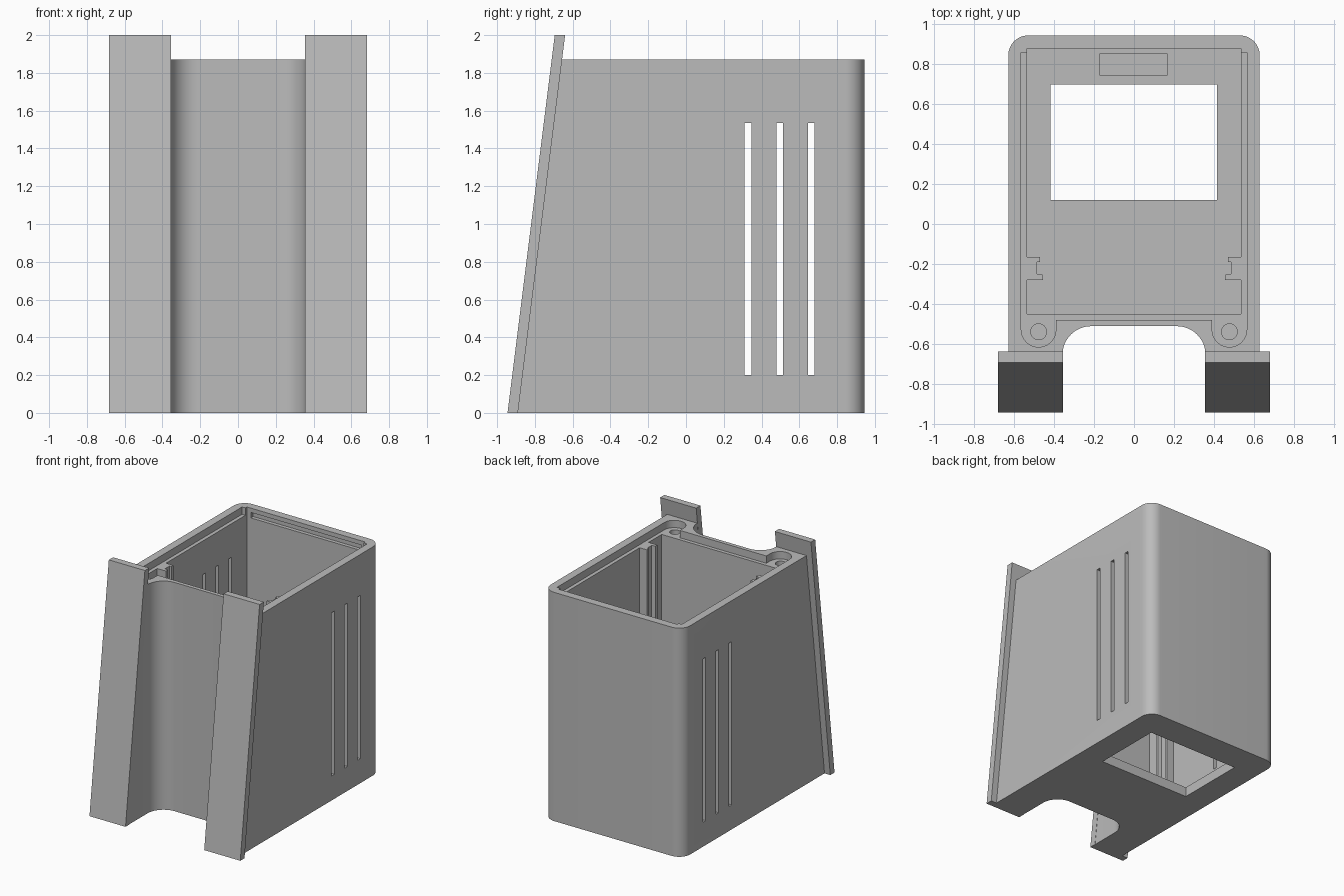
import bpy
import bmesh
from math import sin, cos, pi, radians

if "Cube" in bpy.data.objects:
    bpy.data.objects.remove(bpy.data.objects["Cube"], do_unlink=True)

# Plain grey plastic
grey = bpy.data.materials.new("grey_plastic")
grey.use_nodes = True
grey.diffuse_color = (0.5, 0.5, 0.5, 1)
grey.node_tree.nodes["Principled BSDF"].inputs["Base Color"].default_value = (0.5, 0.5, 0.5, 1)

SLOPE = 0.125      # backward lean of the front
BODY_TOP = 1.87
LEDGE = 1.81       # floor of the lid recess
FLOOR = 0.08


def arc(cx, cy, r, start, end, steps=12):
    angles = [radians(start + (end - start) * i / steps) for i in range(steps + 1)]
    return [(cx + r * cos(a), cy + r * sin(a)) for a in angles]


def mirrored(half):
    """Close a +x half profile with its mirror image."""
    return half + [(-x, y) for x, y in reversed(half)]


def rect(x0, x1, y0, y1):
    return [(x0, y0), (x1, y0), (x1, y1), (x0, y1)]


def prism(name, points, z0, z1, lean=0):
    bm = bmesh.new()
    base = bm.faces.new([bm.verts.new((x, y, z0)) for x, y in points])
    top = bmesh.ops.extrude_face_region(bm, geom=[base])["geom"]
    for v in top:
        if isinstance(v, bmesh.types.BMVert):
            v.co.z = z1
    for v in bm.verts:
        v.co.y += lean * v.co.z
    bmesh.ops.recalc_face_normals(bm, faces=bm.faces)
    mesh = bpy.data.meshes.new(name)
    bm.to_mesh(mesh)
    bm.free()
    mesh.materials.append(grey)
    obj = bpy.data.objects.new(name, mesh)
    bpy.context.collection.objects.link(obj)
    return obj


def cut(target, points, z0, z1):
    cutter = prism("cutter", points, z0, z1)
    mod = target.modifiers.new("cut", "BOOLEAN")
    mod.operation = "DIFFERENCE"
    mod.solver = "EXACT"
    mod.object = cutter
    bpy.context.view_layer.objects.active = target
    bpy.ops.object.modifier_apply(modifier=mod.name)
    bpy.data.objects.remove(cutter, do_unlink=True)


# Housing: rounded back corners and a rounded channel down the front
outline = (arc(0.215, -0.655, 0.143, 90, 0) + [(0.358, -1), (0.63, -1)]
           + arc(0.53, 0.845, 0.1, 0, 90))
housing = prism("housing", mirrored(outline), 0, BODY_TOP)

# Leaning front faces
bm = bmesh.new()
bm.from_mesh(housing.data)
result = bmesh.ops.bisect_plane(
    bm, geom=bm.verts[:] + bm.edges[:] + bm.faces[:],
    plane_co=(0, -0.89, 0), plane_no=(0, -1, SLOPE), clear_outer=True)
rim = [e for e in result["geom_cut"] if isinstance(e, bmesh.types.BMEdge)]
bmesh.ops.edgeloop_fill(bm, edges=rim)
bmesh.ops.recalc_face_normals(bm, faces=bm.faces)
bm.to_mesh(housing.data)
bm.free()

# Cavity, with a grooved board rail left standing on each side
cavity = [(0.535, -0.45), (0.535, -0.28), (0.455, -0.28), (0.455, -0.255),
          (0.485, -0.25), (0.485, -0.19), (0.47, -0.19), (0.47, -0.165),
          (0.535, -0.165), (0.535, 0.88)]
cut(housing, mirrored(cavity), FLOOR, 2.1)

# Lid recess with rounded ears around the screw holes
recess = [(0.39, -0.48)] + arc(0.478, -0.53, 0.087, 180, 360) + [(0.565, 0.86)]
cut(housing, mirrored(recess), LEDGE, 2.1)

# Undercut lid slot in the back wall
cut(housing, rect(-0.5, 0.5, 0.86, 0.91), 1.79, 1.835)

# Floor opening and shallow floor pocket
cut(housing, rect(-0.418, 0.415, 0.12, 0.7), -0.1, 0.2)
cut(housing, rect(-0.17, 0.165, 0.745, 0.855), FLOOR - 0.03, 0.2)

for side in (-1, 1):
    # Screw hole
    cut(housing, arc(side * 0.478, -0.54, 0.04, 0, 345, 23), 1.4, 2)
    # Vent slits
    for y in (0.31, 0.478, 0.645):
        x0, x1 = sorted((side * 0.5, side * 0.7))
        cut(housing, rect(x0, x1, y, y + 0.036), 0.2, 1.535)
    # Leaning front flange
    x0, x1 = sorted((side * 0.356, side * 0.682))
    prism("front_flange", rect(x0, x1, -0.945, -0.89), 0, 2, SLOPE)

# Smooth the rounded walls only
bpy.ops.object.select_all(action="DESELECT")
housing.select_set(True)
bpy.context.view_layer.objects.active = housing
bpy.ops.object.shade_smooth_by_angle(angle=radians(30))
